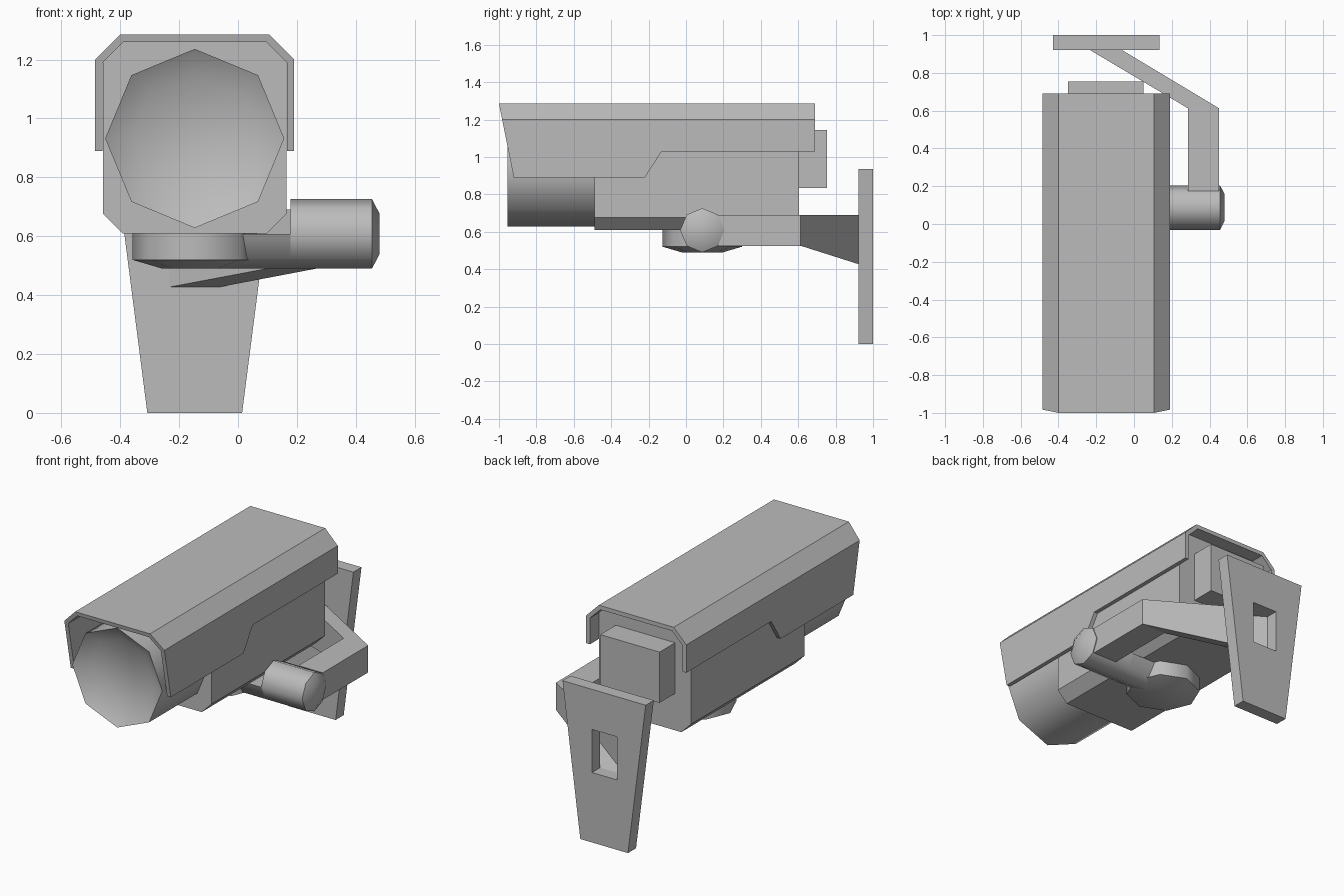
import bpy
import bmesh
from math import sin, cos, pi, radians

if "Cube" in bpy.data.objects:
    bpy.data.objects.remove(bpy.data.objects["Cube"], do_unlink=True)

# Single grey finish
GREY = (0.5, 0.5, 0.5, 1.0)
grey = bpy.data.materials.new("plain_grey")
grey.use_nodes = True
grey.diffuse_color = GREY
grey.node_tree.nodes["Principled BSDF"].inputs["Base Color"].default_value = GREY

CX = -0.147    # centre line of the housing
ARM_Y = 0.087  # centre line of the swivel


def loft(name, rings, smooth=False, caps=(True, True), closed=False):
    """Join matching rings of points into one skin, capping the ends if asked."""
    bm = bmesh.new()
    loops = [[bm.verts.new(p) for p in ring] for ring in rings]
    n = len(loops[0])
    pairs = list(zip(loops, loops[1:]))
    if closed:
        pairs.append((loops[-1], loops[0]))
    for a, b in pairs:
        for i in range(n):
            j = (i + 1) % n
            bm.faces.new((a[i], a[j], b[j], b[i]))
    for cap, ring in zip(caps, (loops[0], loops[-1])):
        if cap and not closed:
            bm.faces.new(ring)
    bmesh.ops.recalc_face_normals(bm, faces=bm.faces)
    mesh = bpy.data.meshes.new(name)
    bm.to_mesh(mesh)
    bm.free()
    mesh.materials.append(grey)
    obj = bpy.data.objects.new(name, mesh)
    bpy.context.collection.objects.link(obj)
    if smooth:
        bpy.ops.object.select_all(action="DESELECT")
        obj.select_set(True)
        bpy.context.view_layer.objects.active = obj
        bpy.ops.object.shade_smooth_by_angle(angle=radians(50))
    return obj


def octagon(r, steps=8):
    return [(r * cos(i * pi / 4), r * sin(i * pi / 4)) for i in range(steps)]


def rect(x0, x1, z0, z1, y):
    return [(x0, y, z0), (x1, y, z0), (x1, y, z1), (x0, y, z1)]


# Housing body: box with chamfered long edges
def body_ring(y, half=0.312, low=0.61, high=1.26, c=0.067):
    right = [(half - c, low), (half, low + c), (half, high - c), (half - c, high)]
    left = [(-x, z) for x, z in reversed(right)]
    return [(CX + x, y, z) for x, z in right + left]


loft("housing_body", [body_ring(-0.49), body_ring(0.605)])


# Sun hood: thin folded shell, raked front, side skirts stepped up at the rear
def hood_ring(y, bottom, rake=0.0):
    outer = [(0.338, bottom), (0.338, 1.2), (0.253, 1.285)]
    inner = [(0.242, 1.26), (0.313, 1.19), (0.313, bottom)]
    mirror = lambda pts: [(-x, z) for x, z in reversed(pts)]
    profile = outer + mirror(outer) + mirror(inner) + inner
    return [(CX + x, y + rake * (1.285 - z), z) for x, z in profile]


loft("sun_hood", [hood_ring(-1.0, 0.89, 0.2), hood_ring(-0.22, 0.89),
                  hood_ring(-0.13, 1.03), hood_ring(0.69, 1.03)])


# Lens barrel with a funnel-shaped mouth and flat glass
def barrel_ring(y, r):
    return [(CX + a, y, 0.932 + b) for a, b in octagon(r)]


loft("lens_barrel", [barrel_ring(-0.48, 0.304), barrel_ring(-0.955, 0.304),
                     barrel_ring(-0.895, 0.214)], smooth=True)

# Connector box on the back
loft("rear_box", [rect(-0.35, 0.05, 0.835, 1.145, y) for y in (0.6, 0.755)])


# Swivel foot under the housing
def foot_ring(z, r):
    return [(CX + a, ARM_Y + b, z) for a, b in octagon(r)]


loft("swivel_foot", [foot_ring(0.615, 0.212), foot_ring(0.52, 0.212),
                     foot_ring(0.49, 0.11)], smooth=True)


# Swivel barrel reaching sideways, and the half-round neck below the housing
def pivot_ring(x, r, steps=8):
    return [(x, ARM_Y + a, 0.608 - b) for a, b in octagon(r, steps)]


loft("swivel_barrel", [pivot_ring(0.178, 0.118), pivot_ring(0.455, 0.118),
                       pivot_ring(0.48, 0.07)], smooth=True)
loft("swivel_neck", [pivot_ring(CX, 0.118, 5), pivot_ring(0.18, 0.118, 5)],
     smooth=True)

# Cranked arm, hollow and open where it meets the wall plate
loft("bracket_arm", [rect(0.285, 0.45, 0.525, 0.69, 0.175),
                     rect(0.285, 0.45, 0.525, 0.69, 0.613),
                     rect(-0.235, -0.065, 0.427, 0.69, 0.922)],
     caps=(True, False))


# Tapered wall plate with a rectangular opening
def plate_ring(y):
    return [(CX - 0.161, y, 0), (CX + 0.161, y, 0),
            (CX + 0.281, y, 0.935), (CX - 0.281, y, 0.935)]


def hole_ring(y):
    return rect(-0.235, -0.065, 0.427, 0.69, y)


loft("wall_plate", [plate_ring(0.922), plate_ring(1.0),
                    hole_ring(1.0), hole_ring(0.922)], closed=True)
